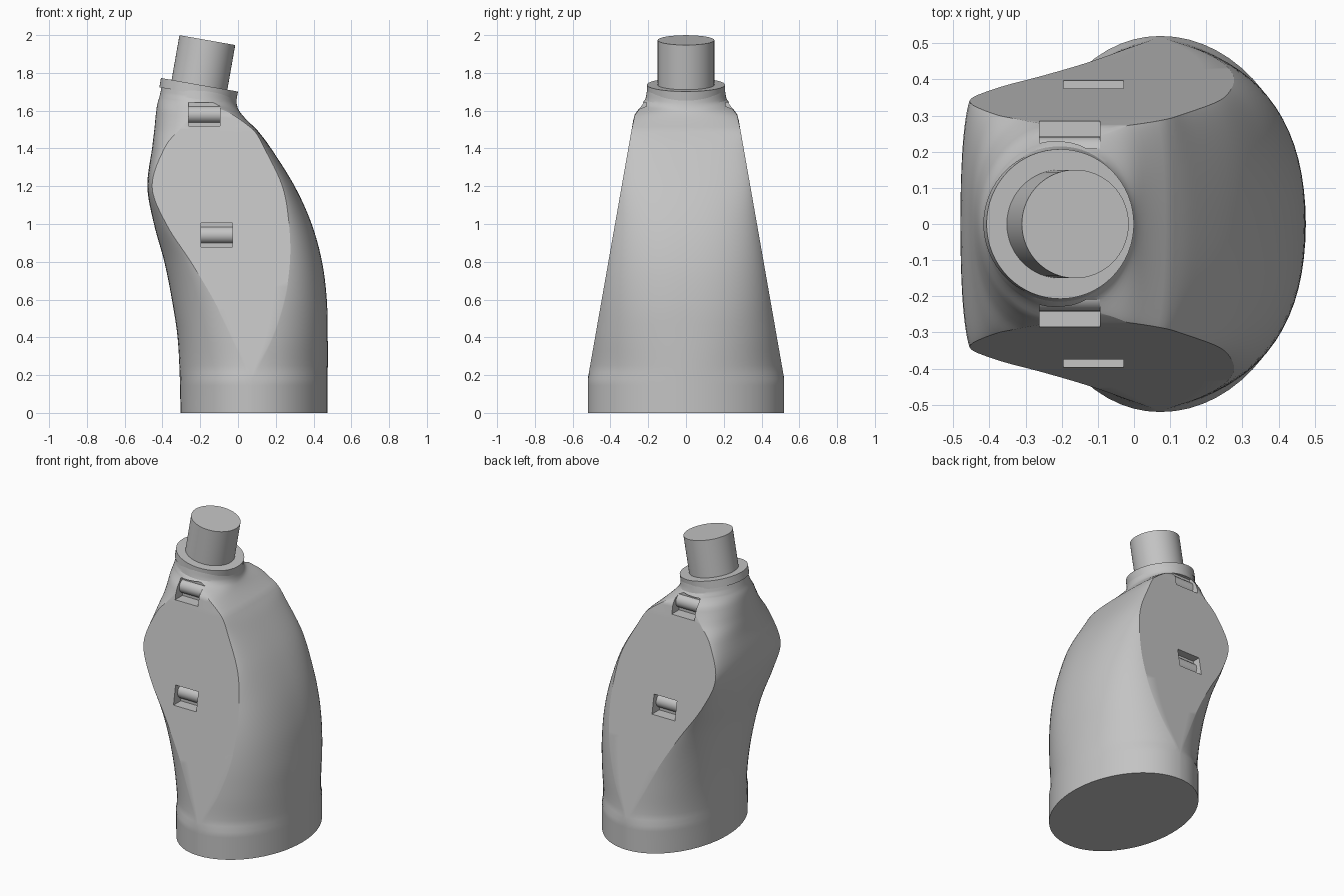
import bpy, bmesh, math
from mathutils import Vector

if "Cube" in bpy.data.objects:
    bpy.data.objects.remove(bpy.data.objects["Cube"], do_unlink=True)

grey = bpy.data.materials.new("plain grey")
grey.use_nodes = True
grey.diffuse_color = (0.55, 0.55, 0.55, 1)
grey.node_tree.nodes["Principled BSDF"].inputs["Base Color"].default_value = grey.diffuse_color

TILT = math.radians(10)
NECK = Vector((-0.204, 0, 1.737))                  # centre of the collar top
AXIS = Vector((math.sin(TILT), 0, math.cos(TILT)))  # direction of the spout
APEX = 0.18                                        # height where the side flats begin


def finish(obj, angle=30):
    obj.data.materials.append(grey)
    bpy.ops.object.select_all(action='DESELECT')
    obj.select_set(True)
    bpy.context.view_layer.objects.active = obj
    bpy.ops.object.shade_smooth_by_angle(angle=math.radians(angle))
    return obj


def cylinder(name, radius, start, end, tilt=TILT, sides=64):
    """Tilted cylinder between two distances along the neck axis."""
    bpy.ops.mesh.primitive_cylinder_add(
        vertices=sides, radius=radius, depth=end - start,
        location=NECK + AXIS * (start + end) / 2, rotation=(0, tilt, 0))
    obj = bpy.context.object
    obj.name = name
    return finish(obj)


# Body stations: height, left edge, flat start, flat end, right edge
stations = [
    (0.0, -.305, .07, .074, .475), (APEX, -.308, .07, .074, .475),
    (0.4, -.32, -.03, .18, .475), (0.6, -.35, -.13, .245, .47),
    (0.8, -.39, -.25, .275, .445), (1.0, -.445, -.38, .27, .39),
    (1.2, -.48, -.455, .235, .30), (1.4, -.455, -.39, .14, .175),
    (1.5, -.443, -.31, .08, .10), (1.6, -.43, -.22, -.04, .02),
    (1.65, -.415, -.21, -.19, -.004), (1.71, -.4, -.21, -.2, -.01)]


def spline(points, steps):
    """Catmull-Rom through every station."""
    result = []
    for i in range(len(points) - 1):
        a, b, c, d = (points[max(0, min(len(points) - 1, i + o))] for o in (-1, 0, 1, 2))
        for s in range(steps):
            t = s / steps
            result.append([q + t / 2 * (r - p + t * (2 * p - 5 * q + 4 * r - e + t * (3 * (q - r) + e - p)))
                           for p, q, r, e in zip(a, b, c, d)])
    return result + [list(points[-1])]


def ramp(z, low, high):
    return max(0.0, min(1.0, (z - low) / (high - low)))


def half_depth(z):
    depth = 0.52 - 0.176 * max(0, z - APEX)
    return depth - 0.045 * ramp(z, 1.59, 1.66)


def section(z, left, start, end, right):
    """Rounded outline whose two sides are cut flat."""
    if z <= APEX:
        start, end = 0.07, 0.074
    end = max(end, start + 0.004)
    depth = half_depth(z)
    middle = ramp(z, APEX, 0.5) * (1 - ramp(z, 1.45, 1.65))
    k, p = 1 - 0.06 * middle, 2 + 0.3 * middle

    def arc(edge, flat):
        pts = []
        full = 1 - (1 - k ** p) ** (1 / p)
        for i in range(17):
            t = math.sin(math.pi / 2 * i / 16)
            f = (1 - max(0, 1 - (k * t) ** p) ** (1 / p)) / full
            pts.append((edge + (flat - edge) * f, t * depth))
        return pts

    upper = arc(right, end)
    upper += [(end + (start - end) * i / 6, depth) for i in range(1, 6)]
    upper += arc(left, start)[::-1]
    outline = upper + [(x, -y) for x, y in upper[-2:0:-1]]
    lean = math.tan(TILT) * ramp(z, 1.5, 1.7)
    return [(x, y, z - lean * (x - NECK.x)) for x, y in outline]


# Lofted body
bm = bmesh.new()
rings = [[bm.verts.new(co) for co in section(*row)] for row in spline(stations, 6)]
for low, high in zip(rings, rings[1:]):
    for i in range(len(low)):
        j = (i + 1) % len(low)
        bm.faces.new((low[i], low[j], high[j], high[i]))
bm.faces.new(rings[0][::-1])
bm.faces.new(rings[-1])
bmesh.ops.recalc_face_normals(bm, faces=bm.faces)
mesh = bpy.data.meshes.new("bottle_body")
bm.to_mesh(mesh)
bm.free()
body = bpy.data.objects.new("bottle_body", mesh)
bpy.context.collection.objects.link(body)


def pocket(name, x, z, side):
    """Cut a shallow strap pocket into a side flat and lay a rounded bar in it."""
    wide, tall, deep = 0.167, 0.125, 0.065
    inner = half_depth(min(z, 1.58)) - deep
    bpy.ops.mesh.primitive_cube_add(size=1, location=(x, side * (inner + 0.1), z))
    cutter = bpy.context.object
    cutter.scale = (wide, 0.2, tall)
    bpy.context.view_layer.objects.active = body
    mod = body.modifiers.new("pocket", 'BOOLEAN')
    mod.operation, mod.solver, mod.object = 'DIFFERENCE', 'EXACT', cutter
    bpy.ops.object.modifier_apply(modifier=mod.name)
    bpy.data.objects.remove(cutter, do_unlink=True)
    bpy.ops.mesh.primitive_cylinder_add(
        vertices=32, radius=0.045, depth=wide,
        location=(x, side * (inner - 0.012), z), rotation=(0, math.pi / 2, 0))
    bar = bpy.context.object
    bar.name = name
    finish(bar)


for side, label in ((-1, "front"), (1, "back")):
    pocket(label + "_lower_pocket_bar", -0.112, 0.942, side)
    pocket(label + "_upper_pocket_bar", -0.178, 1.58, side)
finish(body, 25)

# Collar and spout
cylinder("collar", 0.207, -0.05, 0)
cylinder("spout", 0.15, -0.02, 0.24)
